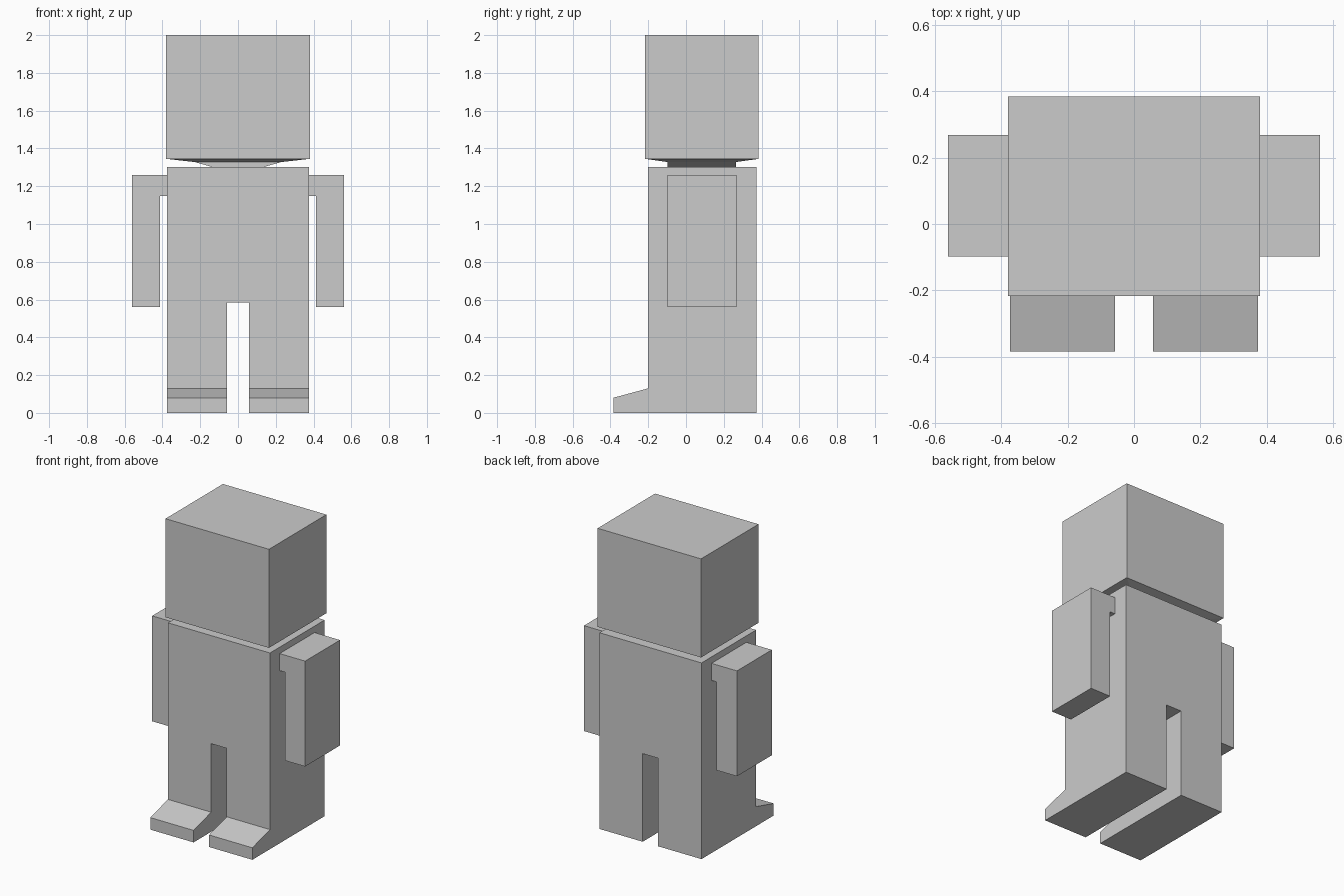
import bpy
import bmesh

cube = bpy.data.objects.get("Cube")
if cube:
    bpy.data.objects.remove(cube, do_unlink=True)

grey = bpy.data.materials.new("plain_grey")
grey.use_nodes = True
colour = (0.6, 0.6, 0.6, 1)
grey.diffuse_color = colour
grey.node_tree.nodes["Principled BSDF"].inputs["Base Color"].default_value = colour


def loft(name, rings):
    """Join matching rings of points with side faces and cap both ends."""
    bm = bmesh.new()
    loops = [[bm.verts.new(p) for p in ring] for ring in rings]
    for a, b in zip(loops, loops[1:]):
        for i in range(len(a)):
            j = (i + 1) % len(a)
            bm.faces.new((a[i], a[j], b[j], b[i]))
    bm.faces.new(loops[0])
    bm.faces.new(loops[-1])
    bmesh.ops.recalc_face_normals(bm, faces=bm.faces)
    mesh = bpy.data.meshes.new(name)
    bm.to_mesh(mesh)
    bm.free()
    mesh.materials.append(grey)
    obj = bpy.data.objects.new(name, mesh)
    bpy.context.collection.objects.link(obj)
    return obj


def rectangle(half_x, front, back, z):
    return [(-half_x, front, z), (half_x, front, z),
            (half_x, back, z), (-half_x, back, z)]


def extrude_y(name, profile, front, back):
    return loft(name, [[(x, y, z) for x, z in profile] for y in (front, back)])


def extrude_x(name, profile, left, right):
    return loft(name, [[(x, y, z) for y, z in profile] for x in (left, right)])


# Torso and legs share one front outline
side, gap, crotch, shoulder = 0.375, 0.057, 0.585, 1.303
half = [(side, shoulder), (side, 0), (gap, 0), (gap, crotch)]
outline = half + [(-x, z) for x, z in reversed(half)]
extrude_y("torso_and_legs", outline, -0.2, 0.373)

# Head, with a shallow neck tapering below it
loft("head_and_neck", [
    rectangle(0.14, -0.098, 0.265, shoulder),
    rectangle(0.23, -0.098, 0.265, 1.328),
    rectangle(0.38, -0.218, 0.385, 1.345),
    rectangle(0.38, -0.218, 0.385, 2.0),
])

# Arms hang from short shoulder brackets; feet are sloped wedges
arm = [(side, 1.26), (0.562, 1.26), (0.562, 0.56),
       (0.413, 0.56), (0.413, 1.147), (side, 1.147)]
foot = [(-0.2, 0), (-0.385, 0), (-0.385, 0.08), (-0.2, 0.13)]
for label, s in (("left", 1), ("right", -1)):
    extrude_y(label + "_arm", [(s * x, z) for x, z in arm], -0.098, 0.268)
    extrude_x(label + "_foot", foot, s * gap, s * side)
